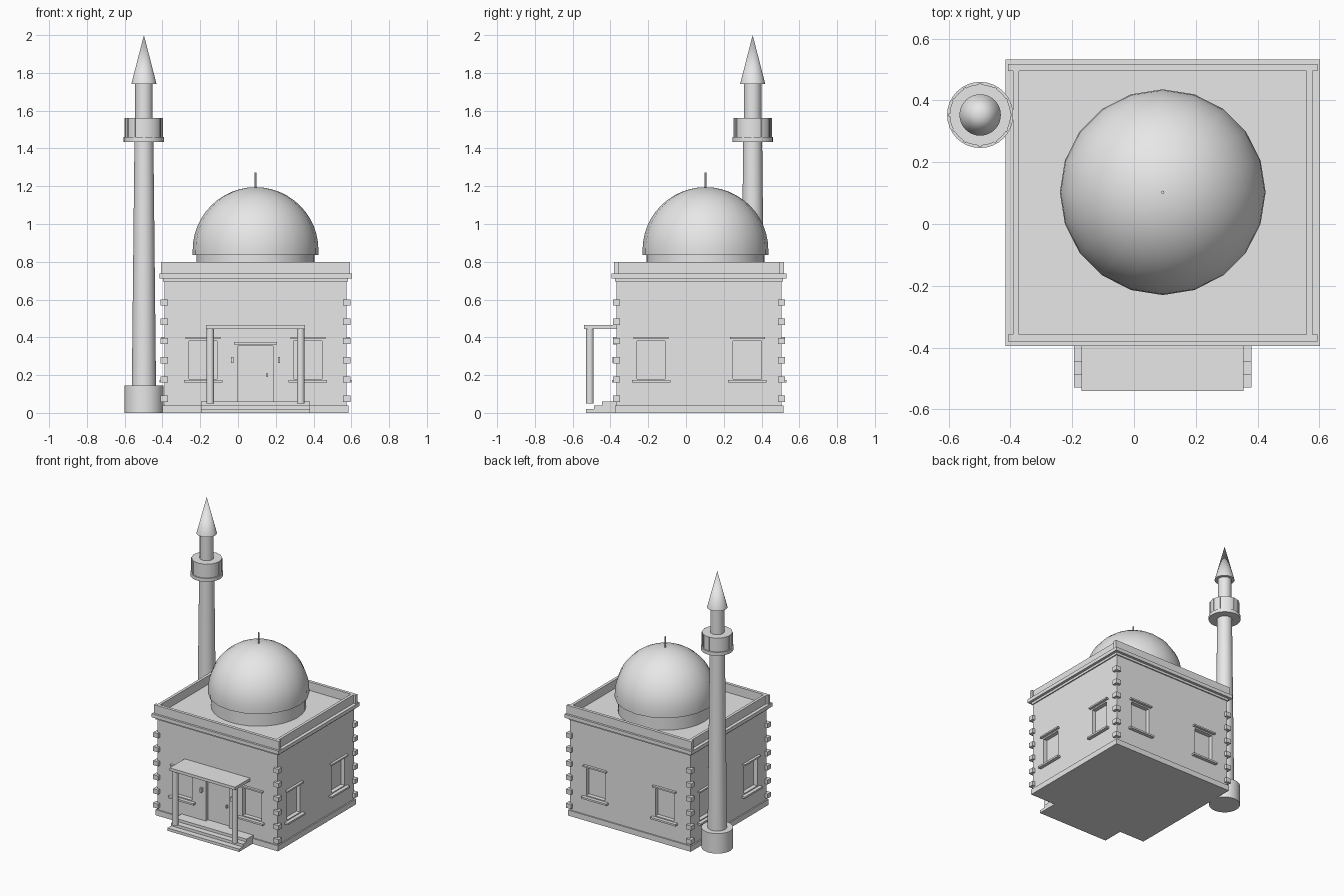
import bpy, bmesh, math
from mathutils import Matrix, Vector

default_cube = bpy.data.objects.get("Cube")
if default_cube:
    bpy.data.objects.remove(default_cube, do_unlink=True)

# One pale stone colour for everything
stone = bpy.data.materials.new("pale_grey_stone")
stone.use_nodes = True
stone.diffuse_color = (0.8, 0.8, 0.8, 1)
for node in stone.node_tree.nodes:
    if node.type == 'BSDF_PRINCIPLED':
        node.inputs["Base Color"].default_value = (0.8, 0.8, 0.8, 1)

# Hall centre, half width and half depth of its walls
CX, CY, HX, HY = 0.093, 0.069, 0.4825, 0.437


def add_object(name, bm, smooth=False):
    bmesh.ops.recalc_face_normals(bm, faces=bm.faces)
    mesh = bpy.data.meshes.new(name)
    for face in bm.faces:
        face.smooth = smooth
    bm.to_mesh(mesh)
    bm.free()
    if smooth:
        mesh.set_sharp_from_angle(angle=math.radians(35))
    mesh.materials.append(stone)
    obj = bpy.data.objects.new(name, mesh)
    bpy.context.scene.collection.objects.link(obj)
    return obj


def fill_box(bm, low, high):
    low, high = Vector(low), Vector(high)
    size = [abs(v) for v in high - low]
    matrix = Matrix.Translation((low + high) / 2) @ Matrix.Diagonal((*size, 1))
    bmesh.ops.create_cube(bm, size=1, matrix=matrix)


def box(name, low, high):
    bm = bmesh.new()
    fill_box(bm, low, high)
    return add_object(name, bm)


def hall_slab(name, grow, z0, z1):
    # Slab that follows the hall plan, wider by grow on each side
    return box(name, (CX - HX - grow, CY - HY - grow, z0),
               (CX + HX + grow, CY + HY + grow, z1))


def lathe(name, center, profile, sides=32):
    # Turn (radius, height) points around a vertical axis
    bm = bmesh.new()
    rings = []
    for r, z in profile:
        rings.append([bm.verts.new((center[0] + r * math.cos(math.tau * i / sides),
                                    center[1] + r * math.sin(math.tau * i / sides), z))
                      for i in range(sides)])
    for a, b in zip(rings, rings[1:]):
        for i in range(sides):
            j = (i + 1) % sides
            bm.faces.new((a[i], a[j], b[j], b[i]))
    bmesh.ops.remove_doubles(bm, verts=bm.verts, dist=0.00001)
    for end in (0, -1):
        if profile[end][0] > 0:
            bm.faces.new([v for v in rings[end]])
    return add_object(name, bm, smooth=True)


def on_wall(side, u0, u1, d0, d1, z0, z1):
    # Corners of a box on a wall: u runs along the wall, d points outwards
    if side in ("front", "back"):
        s = -1 if side == "front" else 1
        return (u0, CY + s * (HY + d0), z0), (u1, CY + s * (HY + d1), z1)
    s = 1 if side == "left" else -1
    return (CX + s * (HX + d0), u0, z0), (CX + s * (HX + d1), u1, z1)


# Walls with recessed windows and door
windows = {"front": (-0.185, 0.37), "back": (-0.185, 0.37),
           "left": (-0.185, 0.325), "right": (-0.185, 0.325)}
walls = hall_slab("walls", 0, 0.02, 0.72)
bm = bmesh.new()
for side, places in windows.items():
    for u in places:
        fill_box(bm, *on_wall(side, u - 0.075, u + 0.075, -0.03, 0.05, 0.18, 0.38))
fill_box(bm, *on_wall("front", 0, 0.185, -0.025, 0.05, 0.06, 0.355))
cutter = add_object("opening_cutter", bm)
cutter.hide_render = True
cut = walls.modifiers.new("openings", 'BOOLEAN')
cut.operation = 'DIFFERENCE'
cut.solver = 'EXACT'
cut.object = cutter
bpy.context.view_layer.update()
graph = bpy.context.evaluated_depsgraph_get()
carved = bpy.data.meshes.new_from_object(walls.evaluated_get(graph))
walls.modifiers.clear()
walls.data = carved
bpy.data.objects.remove(cutter, do_unlink=True)

# Window sills and lintels
for side, places in windows.items():
    for n, u in enumerate(places, 1):
        box(f"{side}_window_sill_{n}",
            *on_wall(side, u - 0.102, u + 0.102, -0.01, 0.025, 0.16, 0.173))
        box(f"{side}_window_lintel_{n}",
            *on_wall(side, u - 0.092, u + 0.092, -0.01, 0.018, 0.39, 0.401))

# Door trim, handle and wall lamps
box("door_lintel", *on_wall("front", -0.02, 0.207, -0.01, 0.018, 0.363, 0.376))
box("door_handle", *on_wall("front", 0.152, 0.16, -0.03, -0.01, 0.19, 0.21))
for name, u in (("right", -0.031), ("left", 0.217)):
    box(f"{name}_wall_lamp", *on_wall("front", u - 0.006, u + 0.006, -0.01, 0.02, 0.265, 0.297))

# Plinth, upper band, cornice and roof
hall_slab("plinth", 0.009, 0, 0.04)
hall_slab("upper_band", 0.008, 0.695, 0.712)
hall_slab("cornice", 0.027, 0.712, 0.738)

# Parapet: the front and back walls overrun the side walls
for name, s in (("front", -1), ("back", 1)):
    y = CY + s * (HY + 0.001)
    box(f"{name}_parapet", (CX - 0.501, y - 0.011, 0.73), (CX + 0.501, y + 0.011, 0.8))
for name, s in (("right", -1), ("left", 1)):
    x = CX + s * (HX - 0.007)
    box(f"{name}_parapet", (x - 0.01, CY - HY, 0.73), (x + 0.01, CY + HY, 0.8))

# Corner stones
for name, sx, sy in (("front_right", -1, -1), ("front_left", 1, -1),
                     ("back_right", -1, 1), ("back_left", 1, 1)):
    x, y = CX + sx * HX, CY + sy * HY
    bm = bmesh.new()
    for row in range(6):
        z = 0.058 + row * 0.102
        fill_box(bm, (x - 0.02, y - 0.019, z), (x + 0.02, y + 0.019, z + 0.033))
    add_object(f"{name}_corner_stones", bm)

# Porch: steps, columns and canopy
for n in range(3):
    box(f"step_{n + 1}", (-0.195, -0.53 + n * 0.042, 0), (0.38, CY - HY + 0.01, 0.02 * (n + 1)))
for name, x in (("right", -0.147), ("left", 0.332)):
    lathe(f"{name}_porch_column", (x, -0.509), [(0.02, 0.05), (0.02, 0.45)], 24)
box("porch_canopy", (-0.17, -0.54, 0.445), (0.355, CY - HY + 0.01, 0.466))

# Drum, dome and finial
dome_center = (CX, 0.103)
R = 0.333
arc = [(R * math.cos(a), 0.862 + R * math.sin(a))
       for a in (math.pi / 2 * i / 12 for i in range(12))]
lathe("dome_drum", dome_center, [(0.312, 0.73), (0.312, 0.84)], 32)
lathe("dome", dome_center, [(R, 0.835)] + arc + [(0, 0.862 + R)], 20)
lathe("dome_finial", dome_center, [(0.005, 1.18), (0.005, 1.272)], 12)

# Tower: base, tapered shaft, balcony and spire
tower = (-0.498, 0.353)
lathe("tower_base", tower, [(0.104, 0), (0.104, 0.145)])
lathe("tower_shaft", tower, [(0.064, 0.14), (0.05, 1.45)])
lathe("tower_upper_shaft", tower, [(0.046, 1.45), (0.046, 1.75)])
lathe("balcony_floor", tower, [(0.107, 1.435), (0.107, 1.46)])
lathe("balcony_wall", tower, [(0.099, 1.46), (0.099, 1.56)])
lathe("tower_spire", tower, [(0.067, 1.74), (0, 2)])

# Slim upright ribs around the balcony wall
bm = bmesh.new()
for i in range(12):
    turn = Matrix.Rotation(math.tau * i / 12, 4, 'Z')
    place = Matrix.Translation((*tower, 1.51)) @ turn @ Matrix.Translation((0.098, 0, 0))
    bmesh.ops.create_cube(bm, size=1, matrix=place @ Matrix.Diagonal((0.008, 0.01, 0.1, 1)))
add_object("balcony_ribs", bm)
